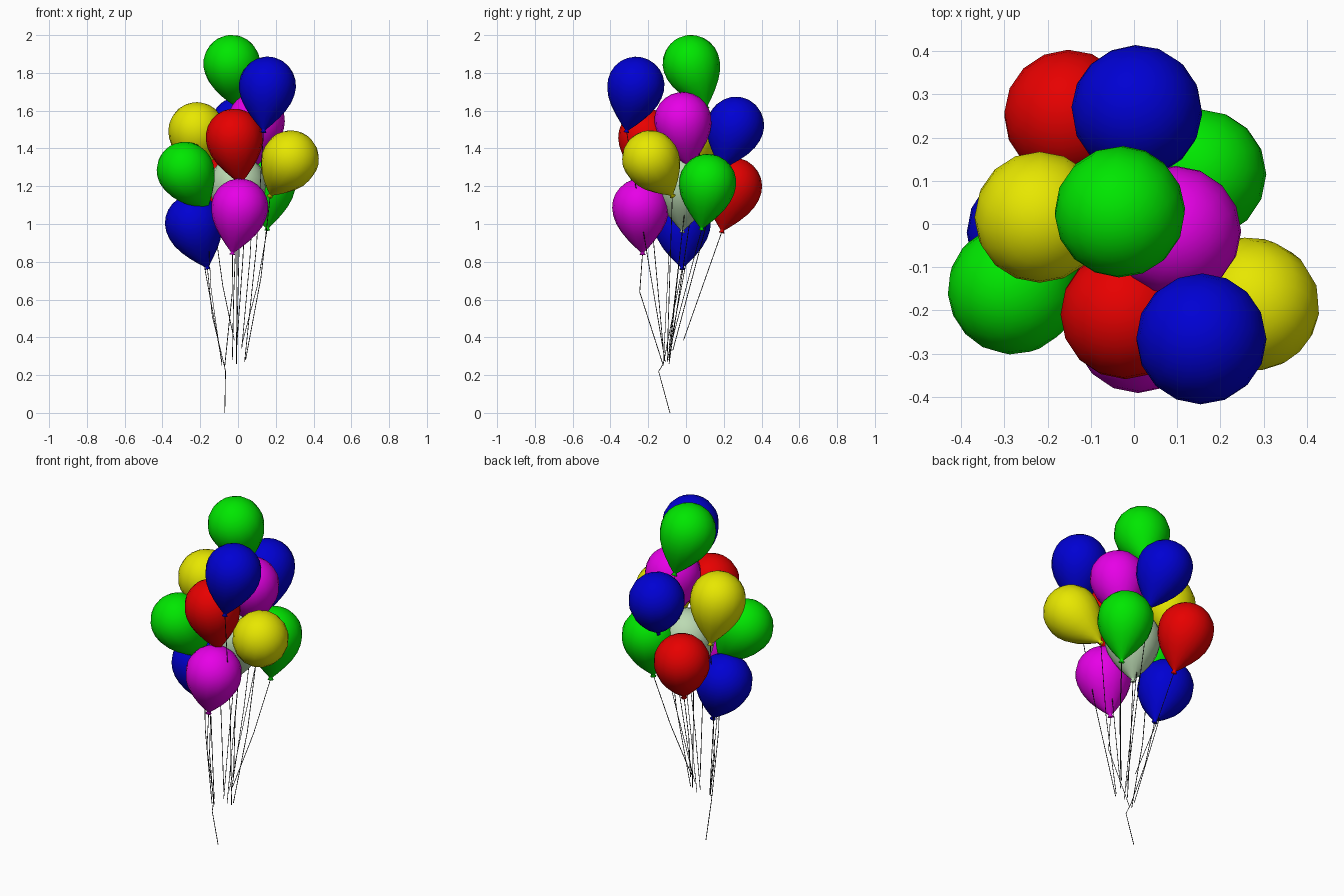
import bpy, bmesh, math
from mathutils import Vector

if "Cube" in bpy.data.objects:
    bpy.data.objects.remove(bpy.data.objects["Cube"])

COLORS = {
    "red": (0.8, 0, 0, 1), "green": (0, 0.8, 0, 1), "blue": (0, 0, 0.65, 1),
    "yellow": (0.8, 0.8, 0, 1), "magenta": (0.8, 0, 0.8, 1),
    "pale_green": (0.5, 0.7, 0.45, 1), "string": (0.02, 0.02, 0.02, 1),
}
MATS = {}
for key, col in COLORS.items():
    MATS[key] = bpy.data.materials.new(key)
    MATS[key].diffuse_color = col

R, SIDES = 0.151, 16
# teardrop profile (radius, height): round dome, tapering body, flared knot
PROFILE = [(R * math.cos(math.radians(a)), R * math.sin(math.radians(a)))
           for a in (75, 60, 45, 30, 15, 0)]
PROFILE += [(0.147, -0.04), (0.133, -0.085), (0.108, -0.13), (0.076, -0.172),
            (0.04, -0.212), (0.013, -0.239), (0.009, -0.244), (0.016, -0.256)]


def balloon(name, color, centre, tail):
    bm = bmesh.new()
    rings = [[bm.verts.new((r * math.cos(2 * math.pi * i / SIDES),
                            r * math.sin(2 * math.pi * i / SIDES), z))
              for i in range(SIDES)] for r, z in PROFILE]
    crown = bm.verts.new((0, 0, R))
    for i in range(SIDES):
        j = (i + 1) % SIDES
        bm.faces.new((crown, rings[0][i], rings[0][j]))
        for a, b in zip(rings, rings[1:]):
            bm.faces.new((a[i], b[i], b[j], a[j]))
    bm.faces.new(rings[-1][::-1])
    for f in bm.faces:
        f.smooth = True
    bm.normal_update()
    mesh = bpy.data.meshes.new(name)
    bm.to_mesh(mesh)
    bm.free()
    mesh.materials.append(MATS[color])
    ob = bpy.data.objects.new(name, mesh)
    bpy.context.collection.objects.link(ob)
    # lean the axis so that the knot points at the tail position
    axis = Vector(centre) - Vector(tail)
    ob.rotation_mode = 'QUATERNION'
    ob.rotation_quaternion = Vector((0, 0, 1)).rotation_difference(axis)
    ob.location = centre


def string(name, points):
    cu = bpy.data.curves.new(name, 'CURVE')
    cu.dimensions = '3D'
    cu.bevel_depth = 0.002
    cu.bevel_resolution = 0
    cu.use_fill_caps = True
    sp = cu.splines.new('POLY')
    sp.points.add(len(points) - 1)
    for p, co in zip(sp.points, points):
        p.co = (*co, 1)
    cu.materials.append(MATS["string"])
    bpy.context.collection.objects.link(bpy.data.objects.new(name, cu))


# colour, body centre, knot position, lower string end
BUNCH = [
    ("green", (-0.033, 0.027, 1.85), (0.0, 0.11, 1.61), (-0.008, -0.09, 0.26)),
    ("blue", (0.156, -0.265, 1.735), (0.135, -0.315, 1.49), (0.035, -0.11, 0.27)),
    ("yellow", (-0.218, 0.015, 1.494), (-0.22, 0.09, 1.25), (-0.085, -0.1, 0.27)),
    ("blue", (0.006, 0.263, 1.523), (0.05, 0.19, 1.30), (-0.008, -0.07, 0.33)),
    ("magenta", (0.097, -0.017, 1.548), (0.09, 0.02, 1.30), (0.02, -0.09, 0.34)),
    ("red", (-0.02, -0.208, 1.46), (0.013, -0.2, 1.22), (-0.008, -0.12, 0.34)),
    ("yellow", (0.278, -0.188, 1.345), (0.165, -0.066, 1.14), (0.04, -0.1, 0.28)),
    ("green", (-0.28, -0.151, 1.285), (-0.167, -0.08, 1.08), (-0.085, -0.12, 0.25)),
    ("green", (0.155, 0.115, 1.22), (0.155, 0.08, 0.95), (0.02, -0.08, 0.36)),
    ("red", (-0.15, 0.252, 1.20), (-0.12, 0.19, 0.96), (-0.02, -0.013, 0.385)),
    ("magenta", (0.01, -0.24, 1.09), (-0.03, -0.23, 0.84), (-0.07, -0.12, 0.25)),
    ("blue", (-0.236, -0.02, 1.005), (-0.16, -0.02, 0.76), (-0.075, -0.12, 0.26)),
    ("pale_green", (0.0, -0.01, 1.21), (-0.01, -0.02, 0.955), (-0.03, -0.09, 0.28)),
]
for n, (color, centre, tail, end) in enumerate(BUNCH, 1):
    balloon(f"balloon_{n}_{color}", color, centre, tail)
    axis = (Vector(centre) - Vector(tail)).normalized()
    knot = Vector(centre) - axis * 0.25
    # strings bow outward a little halfway down
    mid = knot.lerp(Vector(end), 0.5)
    mid.x *= 1.15
    if n == 11:
        mid = Vector((-0.03, -0.245, 0.64))
    string(f"string_{n}", [knot, mid, Vector(end)])

# long tail of the gathered strings reaching the ground
string("hanging_string", [(-0.075, -0.12, 0.26), (-0.066, -0.145, 0.22), (-0.07, -0.085, 0.0)])

for m in bpy.data.materials:
    if m.users and not m.is_grease_pencil:
        m.use_nodes = True
        m.node_tree.nodes["Principled BSDF"].inputs["Base Color"].default_value = m.diffuse_color
